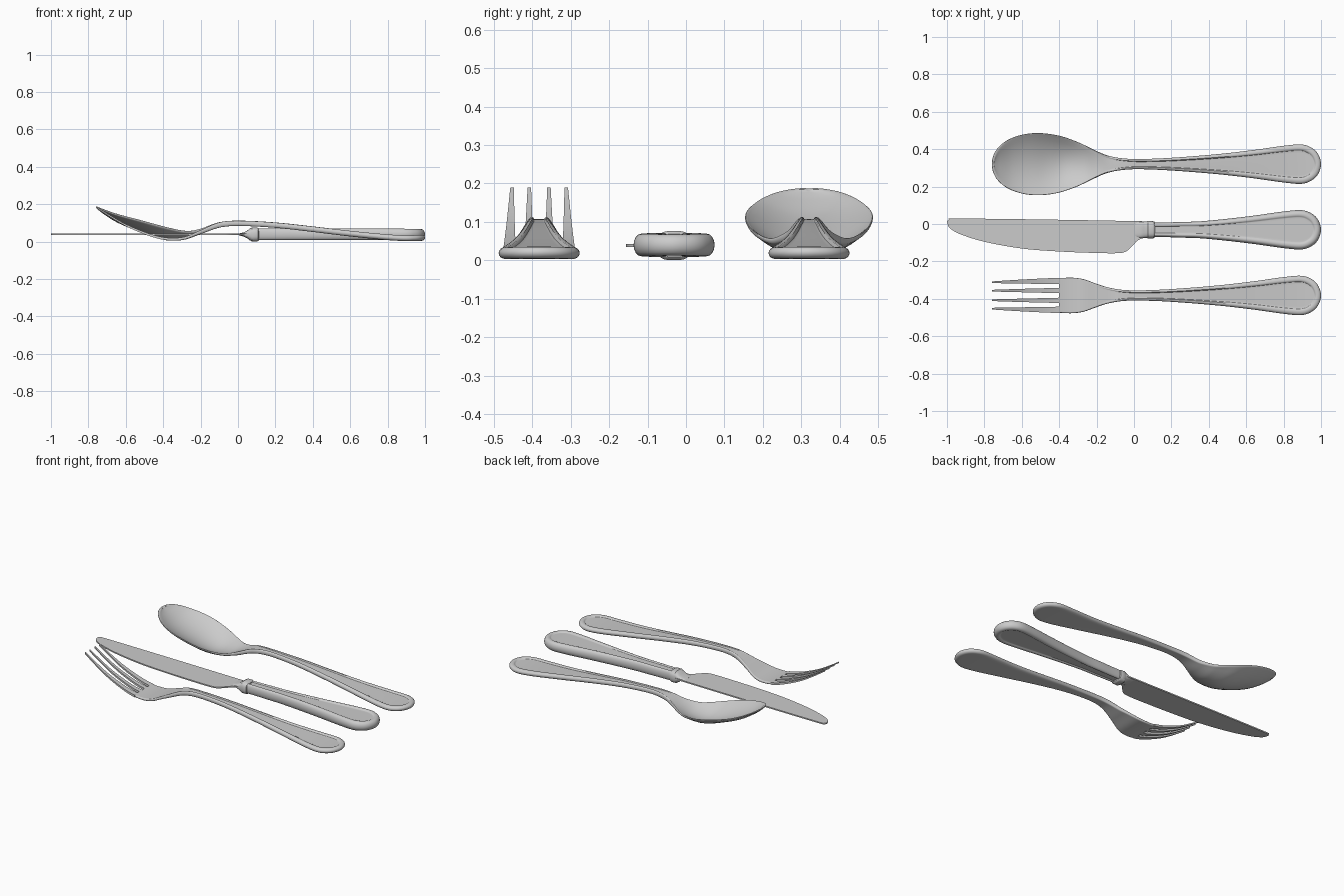
import bpy, bmesh, math

if "Cube" in bpy.data.objects:
    bpy.data.objects.remove(bpy.data.objects["Cube"])


def smooth(table, x):
    """Smooth curve through (x, value) pairs sorted by x."""
    if x <= table[0][0]:
        return table[0][1]
    if x >= table[-1][0]:
        return table[-1][1]
    n = len(table)

    def slope(i):
        a, b = table[max(i - 1, 0)], table[min(i + 1, n - 1)]
        return (b[1] - a[1]) / (b[0] - a[0])
    for i in range(n - 1):
        (x0, y0), (x1, y1) = table[i], table[i + 1]
        if x <= x1:
            h = x1 - x0
            t = (x - x0) / h
            return ((2*t**3 - 3*t*t + 1) * y0 + (t**3 - 2*t*t + t) * h * slope(i)
                    + (3*t*t - 2*t**3) * y1 + (t**3 - t*t) * h * slope(i + 1))


def spline(pts, steps, close_start=False, close_end=False):
    """Catmull-Rom samples (x, y, tangent x, tangent y); closed ends meet y = 0 squarely."""
    p = list(pts)
    first = (p[1][0], -p[1][1]) if close_start else (2*p[0][0] - p[1][0], 2*p[0][1] - p[1][1])
    last = (p[-2][0], -p[-2][1]) if close_end else (2*p[-1][0] - p[-2][0], 2*p[-1][1] - p[-2][1])
    p = [first] + p + [last]
    out = []
    for i in range(1, len(p) - 2):
        for k in range(steps + (i == len(p) - 3)):
            t = k / steps
            v = []
            for c in (0, 1):
                a, b, d, e = (p[i + j][c] for j in (-1, 0, 1, 2))
                v.append((b + .5*t*(d - a + t*(2*a - 5*b + 4*d - e + t*(3*(b - d) + e - a))),
                          .5*(d - a) + t*(2*a - 5*b + 4*d - e) + 1.5*t*t*(3*(b - d) + e - a)))
            out.append((v[0][0], v[1][0], v[0][1], v[1][1]))
    return out


def finish(name, bm, angle=35):
    bmesh.ops.remove_doubles(bm, verts=bm.verts, dist=1e-5)
    bmesh.ops.recalc_face_normals(bm, faces=bm.faces)
    me = bpy.data.meshes.new(name)
    bm.to_mesh(me)
    bm.free()
    ob = bpy.data.objects.new(name, me)
    bpy.context.collection.objects.link(ob)
    bpy.ops.object.select_all(action='DESELECT')
    ob.select_set(True)
    bpy.context.view_layer.objects.active = ob
    bpy.ops.object.shade_smooth_by_angle(angle=math.radians(angle))
    return ob


def loft(name, rings, cap_start=True, cap_end=True, angle=35):
    bm = bmesh.new()
    vs = [[bm.verts.new(c) for c in r] for r in rings]
    n = len(vs[0])
    for a, b in zip(vs, vs[1:]):
        for i in range(n):
            bm.faces.new((a[i], a[(i + 1) % n], b[(i + 1) % n], b[i]))
    if cap_start:
        bm.faces.new(vs[0])
    if cap_end:
        bm.faces.new(vs[-1])
    return finish(name, bm, angle)


def utensil(name, y0, outline, top, thick, border, depth, bead, both=False, closed=True):
    """Shaped strip: rounded border following the outline, sunk panel and optional bowl."""
    edge = [(.25 * (1 - math.cos(a)) * 2, math.sin(a)) for a in
            (math.radians(d) for d in (0, 22, 45, 68, 90))]
    # (fraction of border width, height as share of half thickness, share of panel drop)
    beaded = [(t, h, 0) for t, h in edge] + [(.7, 1, 0), (.82, 1, .3), (.92, 1, .9), (1, 1, 1)]
    plain = [(t, h, 0) for t, h in edge] + [(1, 1, 0)]
    rings = []
    for x, w, tx, ty in spline(outline, 8, True, closed):
        length = math.hypot(tx, ty)
        nx, ny = -ty / length, tx / length
        b = smooth(border, x)

        def side(profile, sign):
            half = []
            for t, h, drop in profile:
                px, py = x + nx*b*t, max(w + ny*b*t, 0)
                half.append((px, py, h, drop))
            ex, ey, h, drop = half[-1]
            inner = [(ex, ey * u / 6, h, drop) for u in range(5, -6, -1)]
            full = half + inner + [(p, -q, h, d) for p, q, h, d in reversed(half)]
            pts = []
            for px, py, h, drop in full:
                th = smooth(thick, px)
                bowl = smooth(depth, px) * max(0, 1 - (py / max(w, .012))**2)
                z = smooth(top, px) - th/2 - bowl + sign * (h*th/2 - drop*smooth(bead, px))
                pts.append((px, y0 + py, z))
            return pts
        upper = side(beaded, 1)
        lower = side(beaded if both else plain, -1)
        rings.append(upper + lower[-2:0:-1])
    return loft(name, rings, False, not closed)


# Handle data shared by spoon and fork
handle = [(1, 0), (.985, .052), (.95, .087), (.895, .105), (.8, .098), (.65, .077),
          (.5, .059), (.35, .045), (.2, .034), (.1, .029), (0, .027)]
handle_top = [(0, .112), (.2, .102), (.4, .081), (.6, .058), (.8, .039), (.9, .034), (1, .036)]
handle_thick = [(-.1, .028), (0, .028), (.2, .028), (.6, .03), (1, .031)]
border = [(-.76, .012), (-.2, .012), (0, .015), (.4, .023), (.8, .034), (1, .037)]
bead = [(-.2, 0), (-.05, .004), (.1, .007), (1, .007)]

# Spoon
utensil("spoon", .32,
        handle + [(-.09, .035), (-.16, .053), (-.23, .085), (-.31, .122), (-.4, .152), (-.5, .166),
                  (-.59, .159), (-.67, .132), (-.725, .09), (-.752, .045), (-.76, 0)],
        [(-.76, .19), (-.65, .152), (-.52, .118), (-.37, .078), (-.27, .06), (-.2, .071),
         (-.1, .104)] + handle_top,
        [(-.76, .01), (-.35, .012), (-.25, .016), (-.17, .024)] + handle_thick,
        border,
        [(-.76, 0), (-.72, .017), (-.65, .037), (-.54, .055), (-.45, .064), (-.37, .06),
         (-.28, .032), (-.2, .01), (-.12, 0), (1, 0)], bead)

# Fork body
fork_y = -.382
fork_top = [(-.76, .19), (-.68, .139), (-.6, .094), (-.5, .052), (-.42, .028), (-.35, .02),
            (-.28, .028), (-.2, .062), (-.1, .103)] + handle_top
fork_thick = [(-.76, .008), (-.4, .014), (-.25, .017), (-.17, .024)] + handle_thick
utensil("fork", fork_y,
        handle + [(-.08, .032), (-.15, .046), (-.21, .066), (-.27, .087), (-.33, .095), (-.4, .093)],
        fork_top, fork_thick, border, [(-.76, 0), (1, 0)], bead, closed=False)

# Fork tines: (root inner, root outer, tip inner, tip outer) offsets from the middle
for s in (-1, 1):
    for label, (ri, ro, ti, to) in (("inner", (.012, .040, .021, .030)),
                                    ("outer", (.060, .094, .066, .075))):
        rings = []
        for k in range(17):
            t = k / 16
            x = -.395 - .365 * t
            a, b = ri + (ti - ri)*t, ro + (to - ro)*t**1.3
            z, th = smooth(fork_top, x), smooth(fork_thick, x)
            rings.append([(x, fork_y + s*y, h) for y, h in
                          ((a, z), (b, z), (b, z - th), (a, z - th))])
        loft(f"fork_tine_{label}_{'left' if s < 0 else 'right'}", rings)

# Knife handle
knife_y = -.031
utensil("knife_handle", knife_y,
        handle[:8] + [(.25, .042), (.17, .039), (.105, .038)],
        [(.1, .07), (.6, .071), (.9, .069), (1, .067)],
        [(.1, .06), (.6, .062), (.9, .058), (1, .054)],
        [(.1, .022), (.4, .028), (.8, .038), (1, .042)],
        [(0, 0), (1, 0)], [(.1, .006), (1, .006)], both=True, closed=False)

# Knife collar
rings = []
for x, hy, hz in ((.005, .04, .005), (.03, .042, .011), (.05, .043, .021), (.062, .044, .031),
                  (.07, .044, .034), (.074, .046, .038), (.1, .046, .038), (.108, .044, .035),
                  (.112, .038, .03)):
    ring = []
    for i in range(32):
        a = math.tau * i / 32
        c, s = math.cos(a), math.sin(a)
        ring.append((x, knife_y + hy * math.copysign(abs(c)**.6, c),
                     .0385 + hz * math.copysign(abs(s)**.8, s)))
    rings.append(ring)
loft("knife_collar", rings)

# Knife blade
lower = spline([(-.998, .005), (-.985, -.022), (-.93, -.054), (-.8, -.095), (-.6, -.131),
                (-.4, -.147), (-.2, -.155), (-.09, -.156), (-.045, -.148), (-.01, -.118),
                (.02, -.088), (.05, -.076), (.08, -.073)], 6)
upper = spline([(.08, .014), (-.3, .021), (-.7, .027), (-.965, .029), (-.99, .024), (-1, .013)], 6)
shape = [(p[0], p[1]) for p in lower + upper]
loft("knife_blade", [[(x, y, z) for x, y in shape] for z in (.035, .043)])
